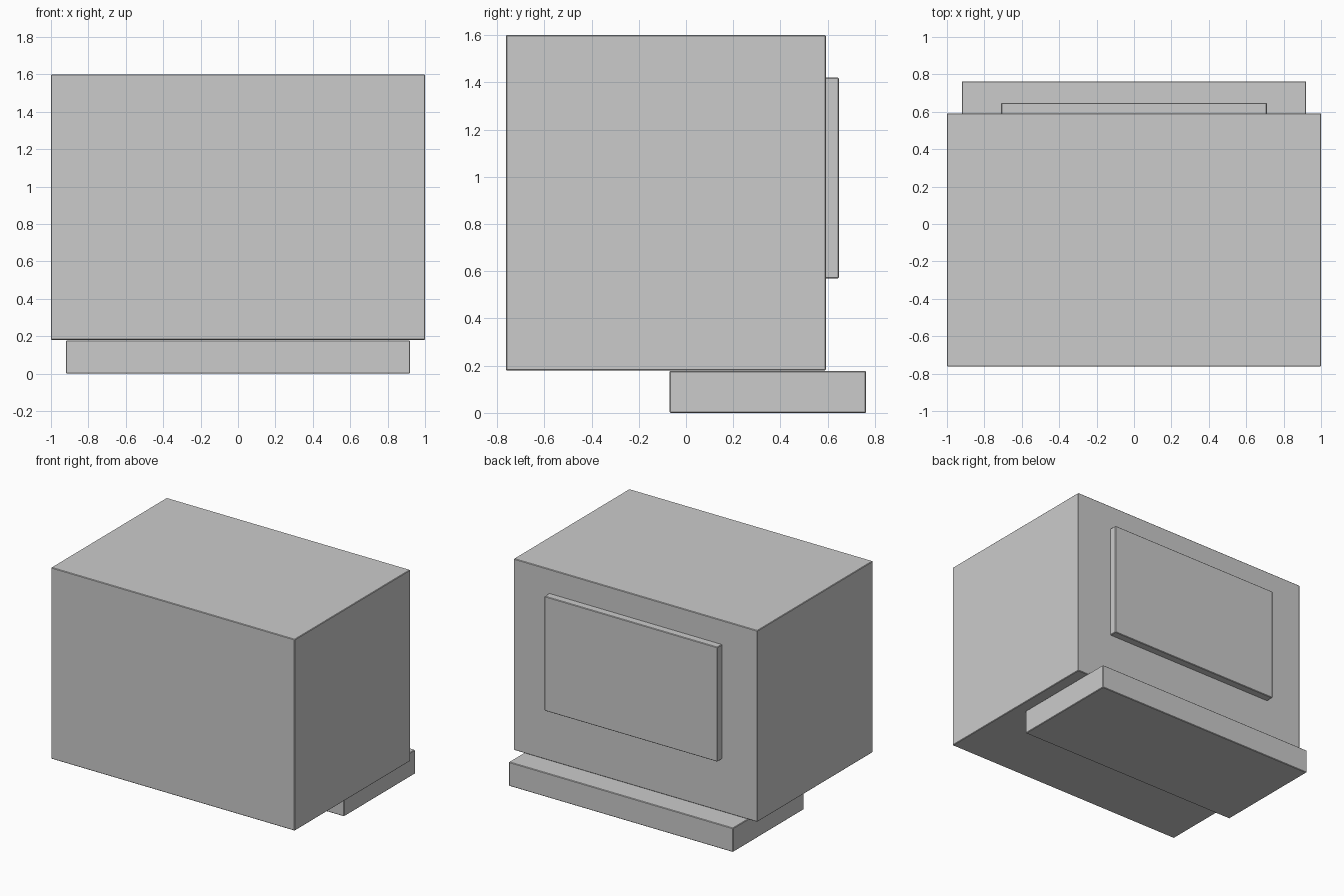
import bpy

if "Cube" in bpy.data.objects:
    bpy.data.objects.remove(bpy.data.objects["Cube"])


def box(name, lo, hi, bevel=0.004):
    """Axis-aligned box between two corners with a hairline edge bevel."""
    centre = [(a + b) / 2 for a, b in zip(lo, hi)]
    bpy.ops.mesh.primitive_cube_add(size=1, location=centre)
    ob = bpy.context.object
    ob.name = name
    ob.scale = [b - a for a, b in zip(lo, hi)]
    bpy.ops.object.transform_apply(location=False, rotation=False, scale=True)
    mod = ob.modifiers.new("edge_bevel", "BEVEL")
    mod.width = bevel
    mod.segments = 1
    return ob


# Main body
box("body", (-1, -0.763, 0.18), (1, 0.592, 1.6))

# Raised panel on the back face
box("back_panel", (-0.71, 0.58, 0.57), (0.71, 0.647, 1.42))

# Low plinth under the rear half, projecting behind the body
box("base_plinth", (-0.92, -0.07, 0), (0.92, 0.763, 0.178))
